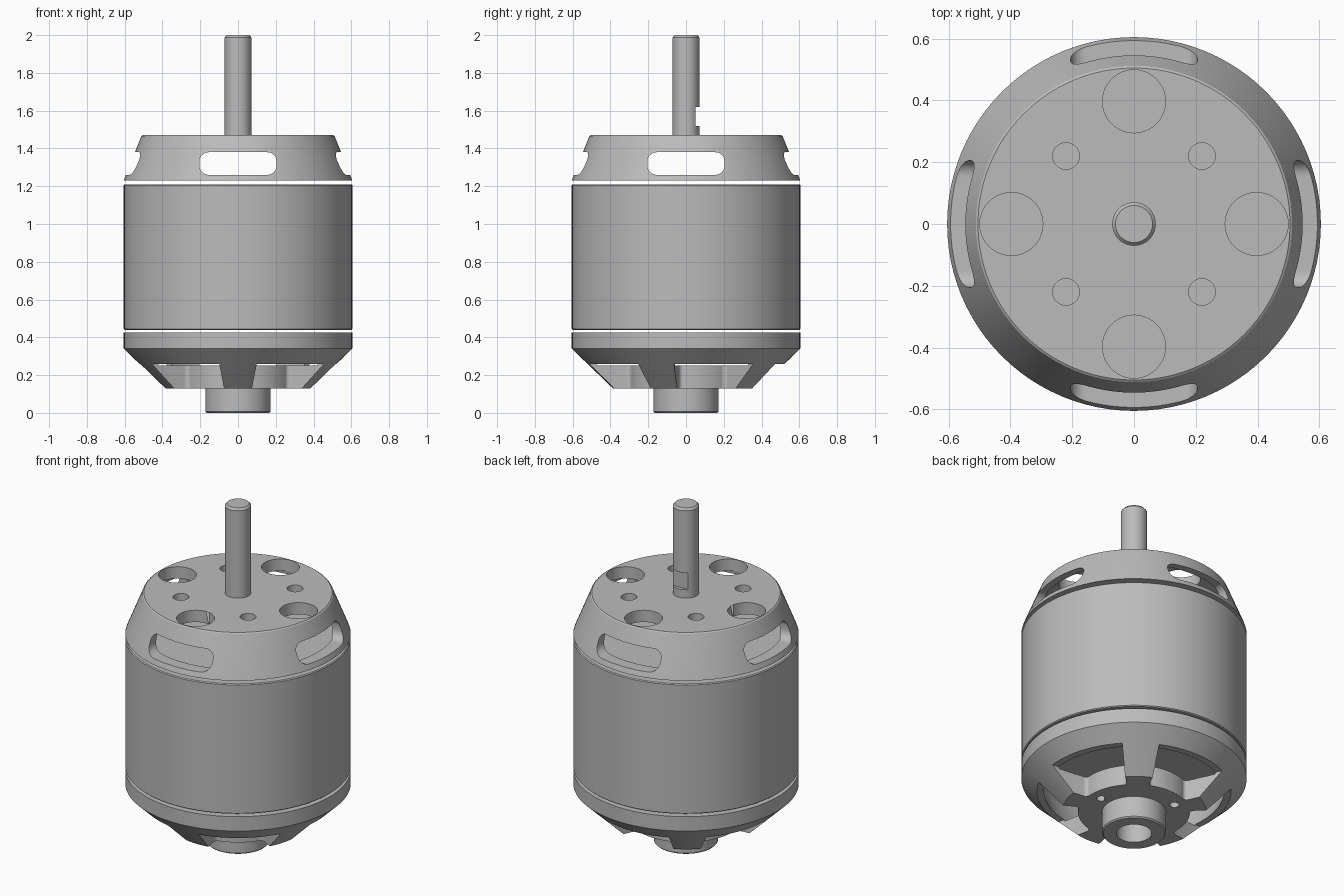
import bpy, bmesh
from math import sin, cos, pi, radians
from mathutils import Matrix

SEG = 96
if "Cube" in bpy.data.objects:
    bpy.data.objects.remove(bpy.data.objects["Cube"], do_unlink=True)

metal = bpy.data.materials.new("grey_metal")
metal.use_nodes = True
metal.diffuse_color = (0.5, 0.5, 0.5, 1)
metal.node_tree.nodes["Principled BSDF"].inputs["Base Color"].default_value = metal.diffuse_color


def make_object(name, bm):
    bmesh.ops.recalc_face_normals(bm, faces=bm.faces)
    mesh = bpy.data.meshes.new(name)
    bm.to_mesh(mesh)
    bm.free()
    mesh.materials.append(metal)
    obj = bpy.data.objects.new(name, mesh)
    bpy.context.collection.objects.link(obj)
    return obj


def lathe(name, profile, closed=False, seg=SEG):
    """Revolve (radius, z) points about z; open profiles get end caps."""
    bm = bmesh.new()
    rings = [[bm.verts.new((r * cos(2 * pi * i / seg), r * sin(2 * pi * i / seg), z))
              for i in range(seg)] for r, z in profile]
    pairs = list(zip(rings, rings[1:]))
    if closed:
        pairs.append((rings[-1], rings[0]))
    else:
        bm.faces.new(rings[0])
        bm.faces.new(rings[-1])
    for a, b in pairs:
        for i in range(seg):
            j = (i + 1) % seg
            bm.faces.new((a[i], a[j], b[j], b[i]))
    return make_object(name, bm)


def drill(radius, x, y, low, high):
    cutter = lathe("cutter", [(radius, low), (radius, high)], seg=40)
    cutter.data.transform(Matrix.Translation((x, y, 0)))
    return cutter


def box(size, centre, round_axis=None, radius=0.0):
    """Box with the edges along one axis rounded."""
    bm = bmesh.new()
    bmesh.ops.create_cube(bm, size=1)
    bmesh.ops.scale(bm, vec=size, verts=bm.verts)
    if round_axis is not None:
        edges = [e for e in bm.edges
                 if abs(e.verts[0].co[round_axis] - e.verts[1].co[round_axis]) > 1e-4]
        bmesh.ops.bevel(bm, geom=edges, offset=radius, segments=8, profile=0.5, affect='EDGES')
    bmesh.ops.translate(bm, vec=centre, verts=bm.verts)
    return make_object("cutter", bm)


def wedge(angle, half, inner, outer, low, high):
    """Ring sector with rounded inner corners."""
    steps = 12
    turns = [angle - half + 2 * half * i / steps for i in range(steps + 1)]
    outline = [(inner, t) for t in turns] + [(outer, t) for t in reversed(turns)]
    bm = bmesh.new()
    base = bm.faces.new([bm.verts.new((r * cos(t), r * sin(t), low)) for r, t in outline])
    corners = [base.verts[0], base.verts[steps]]
    bmesh.ops.bevel(bm, geom=corners, offset=0.024, segments=5, profile=0.5, affect='VERTICES')
    out = bmesh.ops.extrude_face_region(bm, geom=list(bm.faces))
    top = [v for v in out["geom"] if isinstance(v, bmesh.types.BMVert)]
    bmesh.ops.translate(bm, vec=(0, 0, high - low), verts=top)
    return make_object("cutter", bm)


def cut(obj, cutters):
    bpy.context.view_layer.objects.active = obj
    for cutter in cutters:
        cutter.hide_render = True
        mod = obj.modifiers.new("cut", 'BOOLEAN')
        mod.operation, mod.solver, mod.object = 'DIFFERENCE', 'EXACT', cutter
        bpy.ops.object.modifier_apply(modifier=mod.name)
        bpy.data.objects.remove(cutter, do_unlink=True)


# Can: plain cylinder between the two end pieces
can = lathe("can", [(0.6, 0.44), (0.605, 0.445), (0.605, 1.205), (0.6, 1.21)])

# Top bell: hollow tapered cap with side slots and vent holes
bell = lathe("top_bell", [(0.605, 1.23), (0.6, 1.245), (0.512, 1.465), (0.505, 1.47), (0.07, 1.47),
                          (0.07, 1.4), (0.5, 1.4), (0.53, 1.23)], closed=True)
cutters = [box((1.5, 0.41, 0.12), (0, 0, 1.32), 0, 0.05),
           box((0.41, 1.5, 0.12), (0, 0, 1.32), 1, 0.05)]
for k in range(4):
    a = k * pi / 2
    cutters.append(drill(0.102, 0.397 * cos(a), 0.397 * sin(a), 1.385, 1.6))
    a += pi / 4
    cutters.append(drill(0.043, 0.311 * cos(a), 0.311 * sin(a), 1.385, 1.6))
cut(bell, cutters)

# Shaft: chamfered pin with a flat notch at the back
shaft = lathe("shaft", [(0.0705, 1.4), (0.0705, 1.988), (0.06, 2.0)], seg=48)
cut(shaft, [box((0.3, 0.1, 0.1), (0, 0.1, 1.57))])

# Base: cup with a conical underside, five windows, hub and bore
base = lathe("base", [(0.095, 0.0), (0.165, 0.0), (0.172, 0.007), (0.172, 0.13), (0.387, 0.13),
                      (0.605, 0.34), (0.605, 0.425), (0.53, 0.425), (0.48, 0.25),
                      (0.095, 0.25)], closed=True)
cutters = [wedge(radians(90 + 72 * k), radians(25), 0.3, 0.75, 0.1, 0.26) for k in range(5)]
for k in range(3):
    a = radians(120 * k)
    cutters.append(drill(0.026, 0.23 * cos(a), 0.23 * sin(a), 0.1, 0.3))
cut(base, cutters)

# Smooth round walls, crisp edges
bpy.ops.object.select_all(action='DESELECT')
for obj in (can, bell, shaft, base):
    obj.select_set(True)
bpy.context.view_layer.objects.active = can
bpy.ops.object.shade_smooth_by_angle(angle=radians(25))
